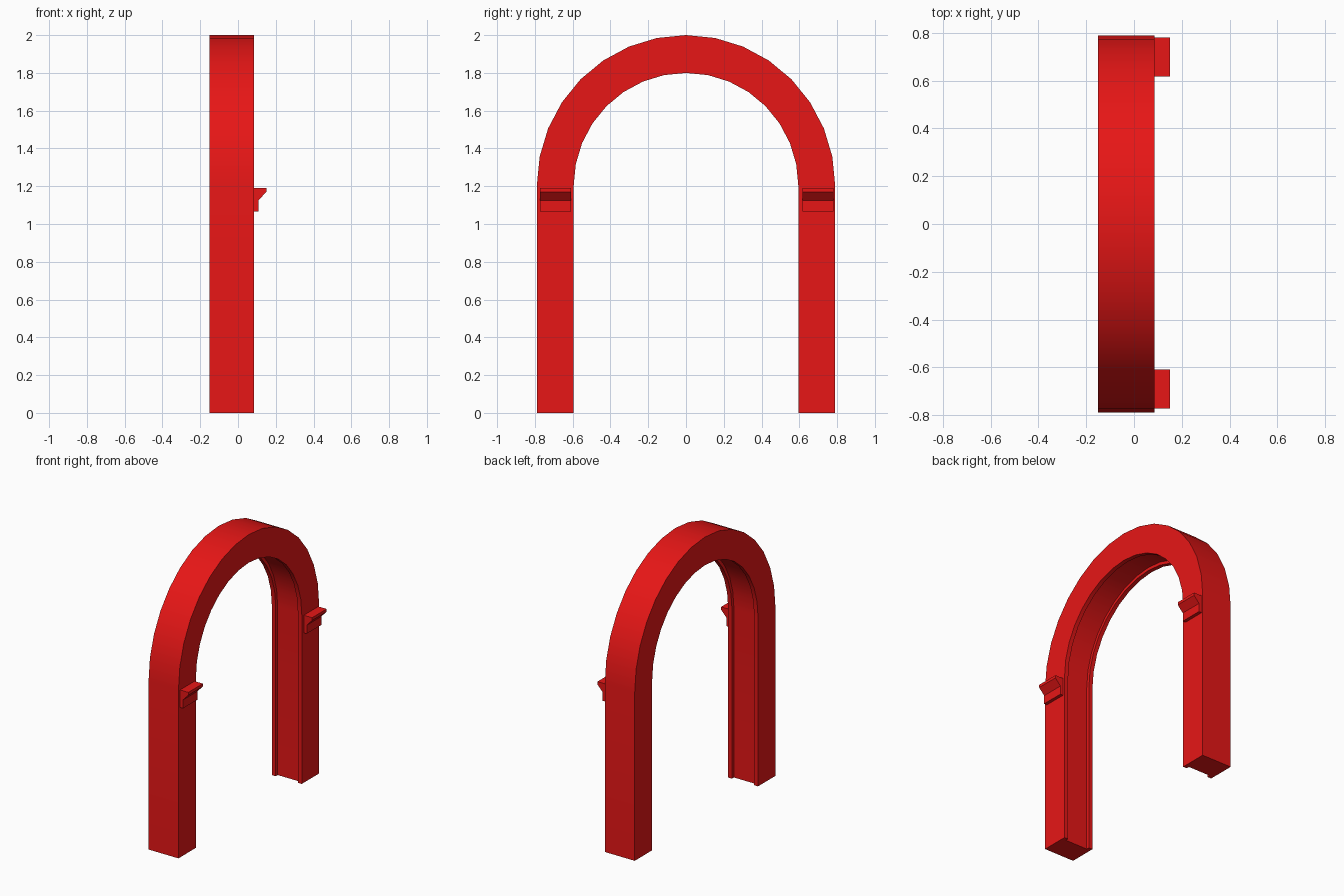
import bpy, bmesh, math

if "Cube" in bpy.data.objects:
    bpy.data.objects.remove(bpy.data.objects["Cube"])

red = bpy.data.materials.new("red_paint")
red.diffuse_color = (0.8, 0.008, 0.008, 1)
red.use_nodes = True
red.node_tree.nodes["Principled BSDF"].inputs["Base Color"].default_value = red.diffuse_color


def finish(name, bm):
    bmesh.ops.recalc_face_normals(bm, faces=bm.faces)
    me = bpy.data.meshes.new(name)
    bm.to_mesh(me)
    bm.free()
    me.materials.append(red)
    ob = bpy.data.objects.new(name, me)
    bpy.context.collection.objects.link(ob)
    return ob


def loft(name, rings):
    """Skin closed rings of points and cap both ends."""
    bm = bmesh.new()
    vs = [[bm.verts.new(p) for p in ring] for ring in rings]
    n = len(rings[0])
    for a, b in zip(vs, vs[1:]):
        for i in range(n):
            j = (i + 1) % n
            bm.faces.new((a[i], a[j], b[j], b[i]))
    bm.faces.new(vs[0])
    bm.faces.new(vs[-1][::-1])
    return finish(name, bm)


# Arch: channel section (x, half width, rise) swept up, over and down
X0, X1, LIP, SPRING, SEGS = -0.15, 0.085, 0.03, 1.2, 16
OUTER, INNER, GROOVE = (0.79, 0.80), (0.595, 0.60), (0.617, 0.622)
section = [(X0, OUTER), (X1, OUTER), (X1, INNER), (X1 - LIP, INNER),
           (X1 - LIP, GROOVE), (X0 + LIP, GROOVE), (X0 + LIP, INNER), (X0, INNER)]
rings = [[(x, r[0], 0) for x, r in section]]
for k in range(SEGS + 1):
    a = math.pi * k / SEGS
    rings.append([(x, r[0] * math.cos(a), SPRING + r[1] * math.sin(a))
                  for x, r in section])
rings.append([(x, -r[0], 0) for x, r in section])
arch = loft("arch_frame", rings)
bpy.context.view_layer.objects.active = arch
arch.select_set(True)
bpy.ops.object.shade_smooth_by_angle(angle=math.radians(30))

# Brackets: small flared corbels on the +x face of each leg
profile = [(0.08, 1.065), (0.108, 1.065), (0.108, 1.125),
           (0.15, 1.17), (0.15, 1.19), (0.08, 1.19)]
for name, y0, y1 in (("bracket_back", 0.618, 0.781), ("bracket_front", -0.772, -0.609)):
    loft(name, [[(x, y, z) for x, z in profile] for y in (y0, y1)])
